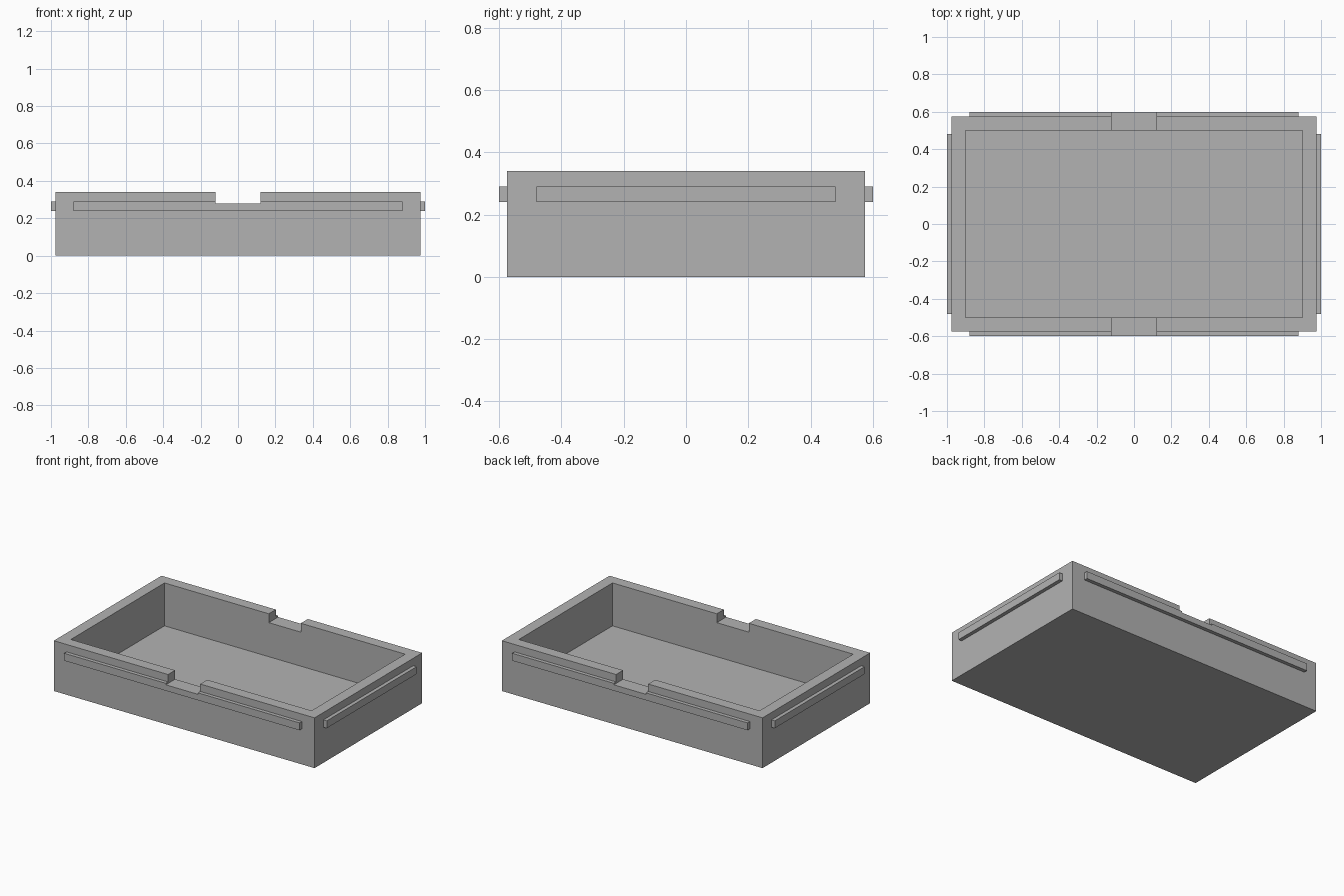
import bpy
import bmesh
from mathutils import Vector

cube = bpy.data.objects.get("Cube")
if cube:
    bpy.data.objects.remove(cube, do_unlink=True)

# Single flat grey
grey = bpy.data.materials.new("plain_grey")
grey.use_nodes = True
colour = (0.448, 0.448, 0.448, 1)
grey.diffuse_color = colour
grey.node_tree.nodes["Principled BSDF"].inputs["Base Color"].default_value = colour


def box(name, low, high):
    """Axis-aligned box between two corners."""
    low, high = Vector(low), Vector(high)
    bm = bmesh.new()
    bmesh.ops.create_cube(bm, size=1)
    bmesh.ops.scale(bm, vec=high - low, verts=bm.verts)
    bmesh.ops.translate(bm, vec=(low + high) / 2, verts=bm.verts)
    mesh = bpy.data.meshes.new(name)
    bm.to_mesh(mesh)
    bm.free()
    mesh.materials.append(grey)
    obj = bpy.data.objects.new(name, mesh)
    bpy.context.collection.objects.link(obj)
    return obj


def cut(obj, cutter):
    mod = obj.modifiers.new("cut", 'BOOLEAN')
    mod.operation = 'DIFFERENCE'
    mod.solver = 'EXACT'
    mod.object = cutter
    bpy.context.view_layer.objects.active = obj
    bpy.ops.object.modifier_apply(modifier=mod.name)


# Overall sizes
HX, HY, HEIGHT = 0.975, 0.575, 0.34
WALL, FLOOR, RAIL = 0.075, 0.05, 0.025
RAIL_LOW, RAIL_HIGH, NOTCH_LOW = 0.24, 0.29, 0.28
EMBED = 0.01

# Tray body and the cutters for its cavity and finger notches
tray = box("tray_body", (-HX, -HY, 0), (HX, HY, HEIGHT))
cavity = box("cavity_cutter", (WALL - HX, WALL - HY, FLOOR),
             (HX - WALL, HY - WALL, HEIGHT + 0.1))
notch = box("notch_cutter", (-0.12, -0.8, NOTCH_LOW), (0.12, 0.8, HEIGHT + 0.1))
for cutter in (cavity, notch):
    cutter.hide_render = True
    cut(tray, cutter)

# Outer rails: long ones front and back (notched), short ones at the sides
for side, long_name, short_name in ((-1, "front_rail", "right_rail"),
                                    (1, "back_rail", "left_rail")):
    ys = sorted((side * (HY - EMBED), side * (HY + RAIL)))
    xs = sorted((side * (HX - EMBED), side * (HX + RAIL)))
    long_rail = box(long_name, (-0.88, ys[0], RAIL_LOW), (0.88, ys[1], RAIL_HIGH))
    cut(long_rail, notch)
    box(short_name, (xs[0], -0.48, RAIL_LOW), (xs[1], 0.48, RAIL_HIGH))

for cutter in (cavity, notch):
    bpy.data.objects.remove(cutter, do_unlink=True)
